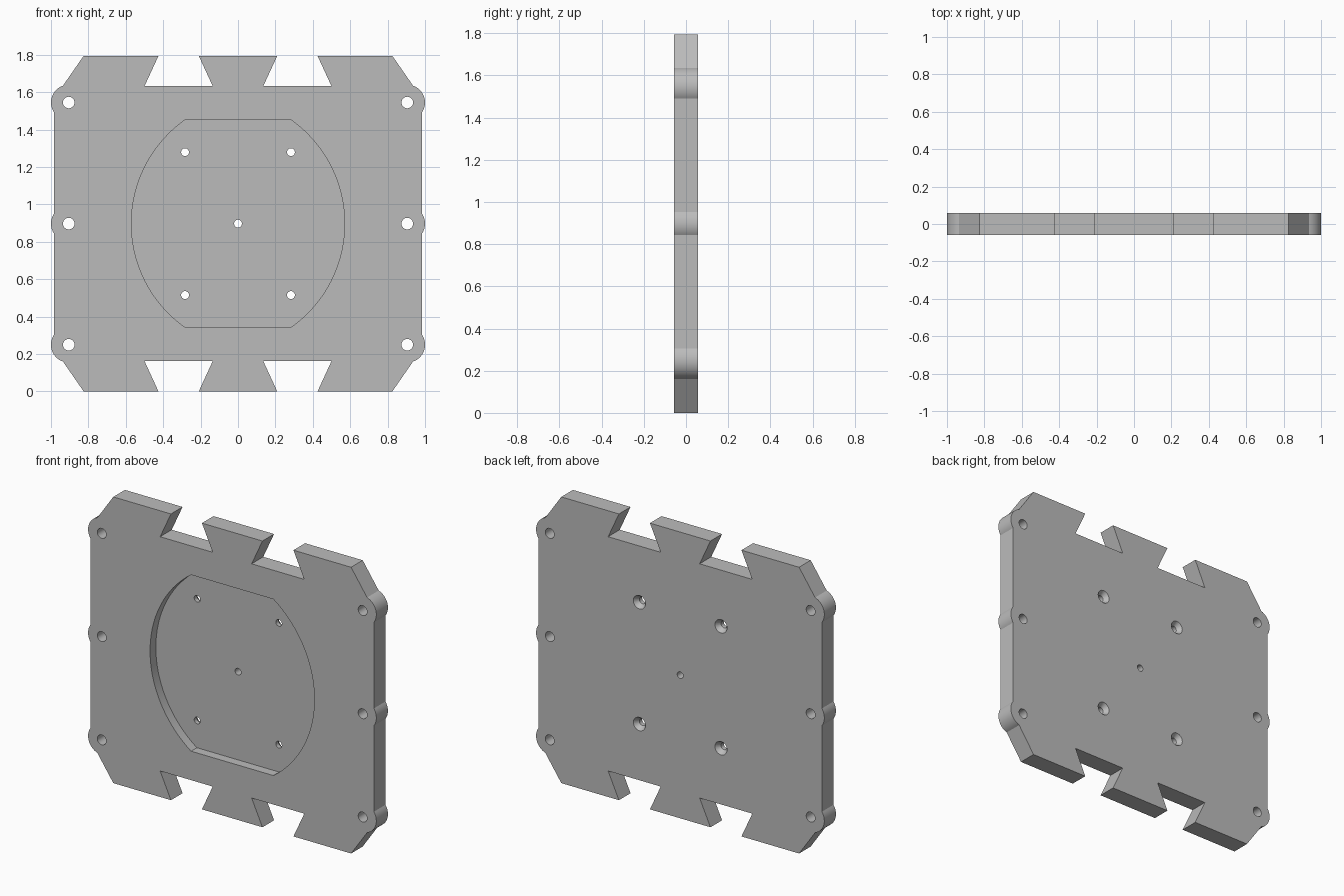
import bpy, bmesh
from math import cos, sin, radians, sqrt
from mathutils import Matrix

cube = bpy.data.objects.get("Cube")
if cube:
    bpy.data.objects.remove(cube, do_unlink=True)

HALF_H, HALF_T = 0.8975, 0.0575
LUG_X, LUG_Z, LUG_R = 0.905, 0.6475, 0.095

grey = bpy.data.materials.new("plain grey")
grey.use_nodes = True
grey.diffuse_color = (0.5, 0.5, 0.5, 1)
grey.node_tree.nodes["Principled BSDF"].inputs["Base Color"].default_value = (0.5, 0.5, 0.5, 1)


def arc(cx, cz, r, a0, a1, n):
    angles = [radians(a0 + (a1 - a0) * i / n) for i in range(n + 1)]
    return [(cx + r * cos(a), cz + r * sin(a)) for a in angles]


def mirror_quarter(q):
    """Complete a quarter outline, which ends on z = 0, to a full one."""
    right = q + [(x, -z) for x, z in reversed(q[:-1])]
    return right + [(-x, z) for x, z in reversed(right)]


def add_object(name, bm):
    bmesh.ops.recalc_face_normals(bm, faces=bm.faces)
    mesh = bpy.data.meshes.new(name)
    bm.to_mesh(mesh)
    bm.free()
    mesh.materials.append(grey)
    obj = bpy.data.objects.new(name, mesh)
    bpy.context.collection.objects.link(obj)
    obj.location.z = HALF_H
    return obj


def prism(name, outline, y0, y1):
    bm = bmesh.new()
    face = bm.faces.new([bm.verts.new((x, y0, z)) for x, z in outline])
    new = bmesh.ops.extrude_face_region(bm, geom=[face])["geom"]
    verts = [v for v in new if isinstance(v, bmesh.types.BMVert)]
    bmesh.ops.translate(bm, verts=verts, vec=(0, y1 - y0, 0))
    return add_object(name, bm)


def cones(name, places, y0, y1):
    """Round cutters along y; each place is x, z, radius at y0, radius at y1."""
    bm = bmesh.new()
    for x, z, r0, r1 in places:
        matrix = Matrix.Translation((x, (y0 + y1) / 2, z)) @ Matrix.Rotation(radians(-90), 4, "X")
        bmesh.ops.create_cone(bm, cap_ends=True, segments=32, radius1=r0, radius2=r1,
                              depth=y1 - y0, matrix=matrix)
    return add_object(name, bm)


# Plate outline: dovetail notches, chamfered corners, rounded lugs
quarter = [(0.21, HALF_H), (0.135, HALF_H - 0.163), (0.5, HALF_H - 0.163),
           (0.425, HALF_H), (0.825, HALF_H)]
quarter += arc(LUG_X, LUG_Z, LUG_R, 71, -34.8, 16)
quarter += arc(LUG_X, 0, LUG_R, 34.8, 0, 6)
plate = prism("plate", mirror_quarter(quarter), -HALF_T, HALF_T)

# Front pocket: two bowed sides with flat ends
cx, r, top = -0.109, 0.679, 0.553
side = [(cx + sqrt(r * r - z * z), z) for z in (top * cos(radians(i * 3.75)) for i in range(24))]
pocket = prism("pocket_cutter", mirror_quarter(side + [(cx + r, 0)]), -HALF_T - 0.05, 0)

# Lug holes, screw holes and the centre hole go right through
screws = [(sx * 0.283, sz * 0.382) for sx in (-1, 1) for sz in (-1, 1)]
lugs = [(sx * LUG_X, sz * LUG_Z) for sx in (-1, 1) for sz in (-1, 0, 1)]
through = [(x, z, 0.031, 0.031) for x, z in lugs]
through += [(x, z, 0.021, 0.021) for x, z in screws + [(0, 0)]]
holes = cones("hole_cutter", through, -0.1, 0.1)

# Countersinks on the back of the screw holes
sinks = cones("countersink_cutter", [(x, z, 0.014, 0.049) for x, z in screws],
              HALF_T - 0.04, HALF_T + 0.01)

bpy.ops.object.select_all(action="DESELECT")
bpy.context.view_layer.objects.active = plate
plate.select_set(True)
for cutter in (pocket, holes, sinks):
    mod = plate.modifiers.new(cutter.name, "BOOLEAN")
    mod.operation, mod.solver, mod.object = "DIFFERENCE", "EXACT", cutter
    bpy.ops.object.modifier_apply(modifier=mod.name)
    bpy.data.objects.remove(cutter, do_unlink=True)

bpy.ops.object.shade_smooth_by_angle(angle=radians(25))
